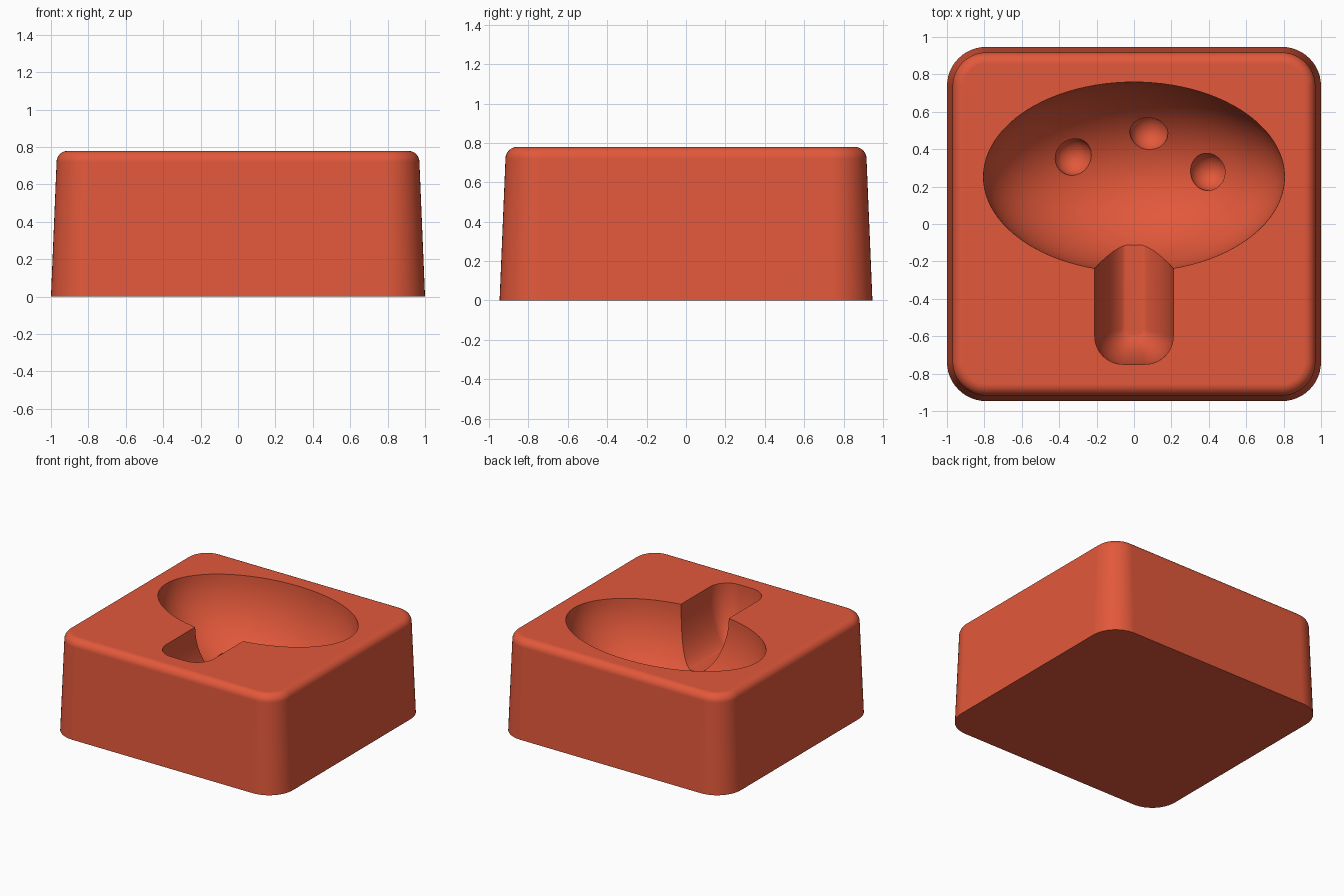
import bpy, bmesh
from math import sin, cos, pi, radians

if "Cube" in bpy.data.objects:
    bpy.data.objects.remove(bpy.data.objects["Cube"], do_unlink=True)

TOP = 0.78
clay = bpy.data.materials.new("terracotta_red")
clay.use_nodes = True
colour = (0.76, 0.098, 0.043, 1)
clay.diffuse_color = colour
clay.node_tree.nodes["Principled BSDF"].inputs["Base Color"].default_value = colour


def outline(x0, x1, y0, y1, r, z, steps=12):
    """Rounded rectangle, counter-clockwise."""
    centres = [(x1 - r, y1 - r), (x0 + r, y1 - r), (x0 + r, y0 + r), (x1 - r, y0 + r)]
    return [(cx + r * cos(pi / 2 * (k + i / steps)), cy + r * sin(pi / 2 * (k + i / steps)), z)
            for k, (cx, cy) in enumerate(centres) for i in range(steps + 1)]


def make_object(name, bm):
    bmesh.ops.recalc_face_normals(bm, faces=bm.faces)
    mesh = bpy.data.meshes.new(name)
    bm.to_mesh(mesh)
    bm.free()
    mesh.materials.append(clay)
    obj = bpy.data.objects.new(name, mesh)
    bpy.context.collection.objects.link(obj)
    return obj


def loft(name, rings):
    """Skin a stack of matching outlines and cap both ends."""
    bm = bmesh.new()
    loops = [[bm.verts.new(p) for p in ring] for ring in rings]
    for a, b in zip(loops, loops[1:]):
        for i in range(len(a)):
            j = (i + 1) % len(a)
            bm.faces.new((a[i], a[j], b[j], b[i]))
    bm.faces.new(loops[0])
    bm.faces.new(loops[-1])
    return make_object(name, bm)


def ellipsoid(name, centre, radii, segments):
    bm = bmesh.new()
    bmesh.ops.create_uvsphere(bm, u_segments=segments, v_segments=segments // 2, radius=1)
    bmesh.ops.scale(bm, vec=radii, verts=bm.verts)
    bmesh.ops.translate(bm, vec=centre, verts=bm.verts)
    return make_object(name, bm)


# Tapered block with rounded corners and a filleted top rim
FILLET = 0.06


def block_ring(inset, z):
    hx, hy = 1 - inset, 0.947 - inset
    return outline(-hx, hx, -hy, hy, 0.21 - inset, z)


rings = [block_ring(0, 0)]
for i in range(9):
    a = pi / 2 * i / 8
    rings.append(block_ring(0.03 + FILLET * (1 - cos(a)), TOP - FILLET + FILLET * sin(a)))
block = loft("mould_block", rings)

# Mushroom cap hollow
cap = ellipsoid("cap_cutter", (0, 0.252, TOP + 0.001), (0.805, 0.507, 0.62), 96)

# Rounded stem channel running into the cap
stem_rings = []
for i in range(15):
    a = radians(78) * i / 14
    c = cos(a)
    stem_rings.append(outline(-0.21 * c, 0.21 * c, -0.75 + 0.2 * (1 - c), 0.3 - 0.2 * (1 - c),
                              0.15 * c, TOP + 0.002 - 0.43 * sin(a) / sin(radians(78))))
stem_rings.insert(0, outline(-0.21, 0.21, -0.75, 0.3, 0.15, TOP + 0.2))
stem = loft("stem_cutter", stem_rings)

# Round spot dents in the cap floor
spots = [ellipsoid("spot_cutter", (x, y, 0.235), (0.102, 0.102, 0.102), 40)
         for x, y in ((-0.325, 0.36), (0.08, 0.49), (0.4, 0.28))]

# Carve the hollows, then bake the result
cutters = [cap, stem] + spots
for cutter in cutters:
    cutter.hide_render = True
    mod = block.modifiers.new("carve", "BOOLEAN")
    mod.operation = "DIFFERENCE"
    mod.solver = "EXACT"
    mod.object = cutter
bpy.context.view_layer.update()
carved = bpy.data.meshes.new_from_object(
    block.evaluated_get(bpy.context.evaluated_depsgraph_get()))
block.modifiers.clear()
block.data = carved
carved.materials.clear()
carved.materials.append(clay)
for poly in carved.polygons:
    poly.material_index = 0
for cutter in cutters:
    bpy.data.objects.remove(cutter, do_unlink=True)

# Smooth shading with crisp hollow edges
bpy.ops.object.select_all(action="DESELECT")
block.select_set(True)
bpy.context.view_layer.objects.active = block
bpy.ops.object.shade_smooth_by_angle(angle=radians(30))
weighted = block.modifiers.new("even_normals", "WEIGHTED_NORMAL")
weighted.keep_sharp = True
